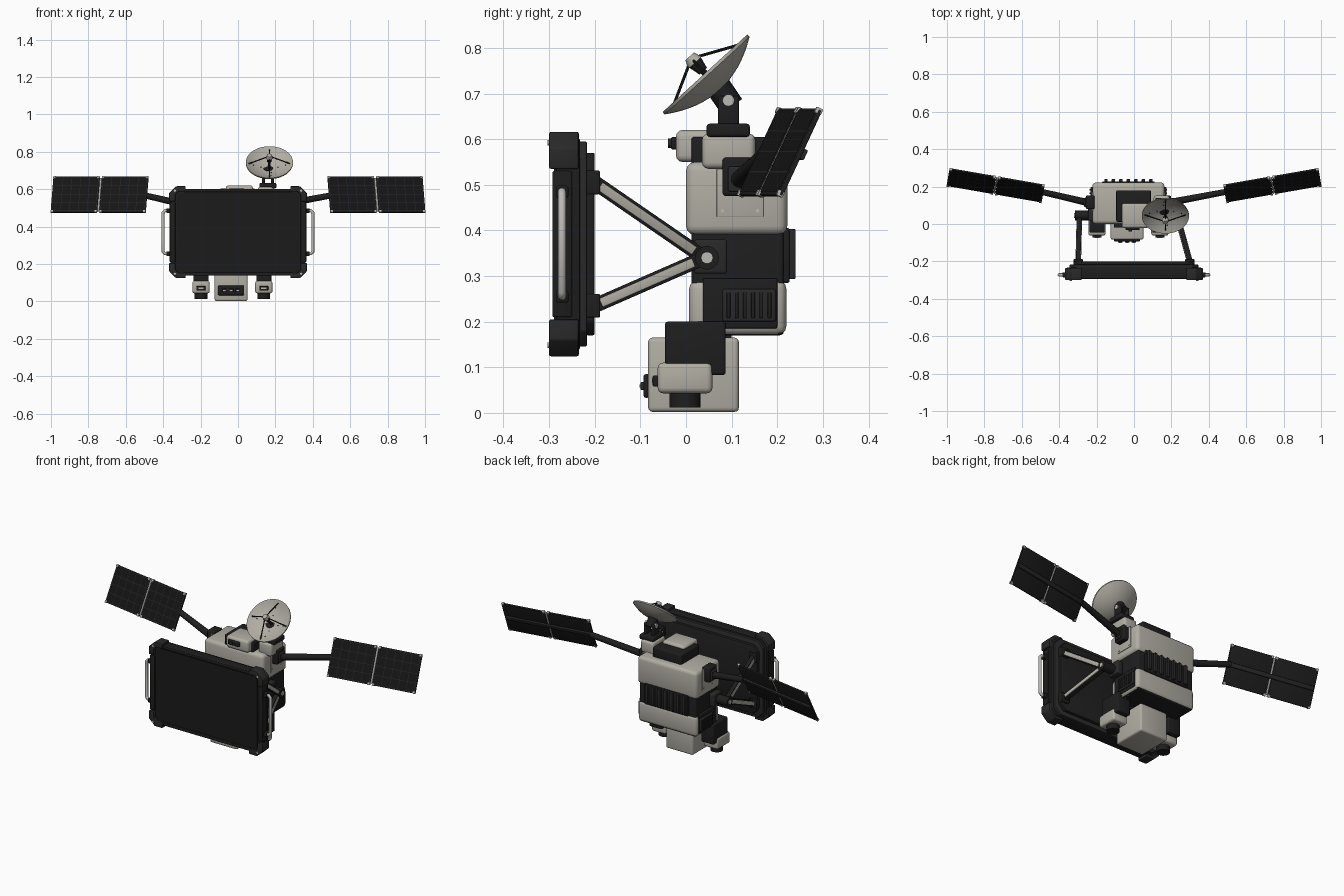
import bpy, bmesh, math
from mathutils import Vector, Matrix

cube = bpy.data.objects.get("Cube")
if cube:
    bpy.data.objects.remove(cube, do_unlink=True)


def material(name, rgb):
    m = bpy.data.materials.new(name)
    m.use_nodes = True
    m.diffuse_color = (*rgb, 1)
    m.node_tree.nodes["Principled BSDF"].inputs["Base Color"].default_value = (*rgb, 1)
    return m


WHITE = material("warm_white", (0.44, 0.42, 0.37))
BLACK = material("matte_black", (0.013, 0.013, 0.014))
GREY = material("charcoal", (0.022, 0.022, 0.023))
SCREEN = material("screen_black", (0.011, 0.011, 0.011))
CELL = material("solar_cell", (0.007, 0.007, 0.008))
METAL = material("light_metal", (0.5, 0.49, 0.46))
parts = []
CX = -0.03  # centre line of the body


def finish(name, bm, mats, matrix=None):
    bmesh.ops.recalc_face_normals(bm, faces=bm.faces)
    me = bpy.data.meshes.new(name)
    bm.to_mesh(me)
    bm.free()
    for m in mats if isinstance(mats, list) else [mats]:
        me.materials.append(m)
    ob = bpy.data.objects.new(name, me)
    if matrix:
        ob.matrix_world = matrix
    bpy.context.collection.objects.link(ob)
    parts.append(ob)
    return ob


def box(name, x, y, z, mat, bevel=0.0, matrix=None):
    bm = bmesh.new()
    size = [b - a for a, b in (x, y, z)]
    mid = [(a + b) / 2 for a, b in (x, y, z)]
    bmesh.ops.create_cube(bm, size=1, matrix=Matrix.Translation(mid) @ Matrix.Diagonal((*size, 1)))
    if bevel:
        bmesh.ops.bevel(bm, geom=bm.edges[:], offset=bevel, segments=3, profile=0.5, affect='EDGES')
    return finish(name, bm, mat, matrix)


def rod(name, a, b, r, mat, r2=None, sides=20):
    a, b = Vector(a), Vector(b)
    bm = bmesh.new()
    bmesh.ops.create_cone(bm, cap_ends=True, segments=sides, radius1=r,
                          radius2=r if r2 is None else r2, depth=(b - a).length)
    rot = (b - a).to_track_quat('Z', 'Y').to_matrix().to_4x4()
    return finish(name, bm, mat, Matrix.Translation((a + b) / 2) @ rot)


def prism(name, pts, y0, y1, mat, bevel=0.0):
    bm = bmesh.new()
    face = bm.faces.new([bm.verts.new((x, y0, z)) for x, z in pts])
    new = bmesh.ops.extrude_face_region(bm, geom=[face])["geom"]
    bmesh.ops.translate(bm, vec=(0, y1 - y0, 0), verts=[v for v in new if isinstance(v, bmesh.types.BMVert)])
    if bevel:
        bmesh.ops.bevel(bm, geom=bm.edges[:], offset=bevel, segments=2, profile=0.5, affect='EDGES')
    return finish(name, bm, mat)


def chamfered(hx, hz, c):
    return [(hx, hz - c), (hx - c, hz), (c - hx, hz), (-hx, hz - c),
            (-hx, c - hz), (c - hx, -hz), (hx - c, -hz), (hx, c - hz)]


def lift(pts, z=0.37):
    return [(x, v + z) for x, v in pts]


# Display
prism("display_frame", lift(chamfered(0.36, 0.232, 0.035)), -0.285, -0.232, BLACK, 0.005)
prism("display_rear_step", lift(chamfered(0.345, 0.225, 0.035)), -0.235, -0.217, GREY, 0.004)
prism("display_back_plate", lift(chamfered(0.32, 0.2, 0.03)), -0.22, -0.2, BLACK, 0.004)
prism("display_screen", lift(chamfered(0.325, 0.212, 0.015)), -0.289, -0.283, SCREEN)
for i in range(4):
    box("display_button", (-0.068 + i * 0.035, -0.044 + i * 0.035), (-0.292, -0.285), (0.143, 0.149), METAL)
for s in (-1, 1):
    box("bezel_rail", (-0.29, 0.29), (-0.293, -0.26), sorted((0.37 + s * 0.215, 0.37 + s * 0.232)), BLACK, 0.004)
    box("bezel_side", sorted((s * 0.335, s * 0.365)), (-0.293, -0.25), (0.21, 0.53), BLACK, 0.004)
    for t in (-1, 1):
        shape = [(0.28, 0.246), (0.33, 0.246), (0.368, 0.21), (0.368, 0.165),
                 (0.335, 0.165), (0.335, 0.2), (0.318, 0.217), (0.28, 0.217)]
        prism("corner_guard", [(s * x, 0.37 + t * z) for x, z in shape], -0.3, -0.235, GREY, 0.004)
        p = (s * 0.338, 0.37 + t * 0.222)
        rod("corner_screw", (p[0], -0.304, p[1]), (p[0], -0.29, p[1]), 0.006, METAL, sides=12)
        z = 0.37 + t * 0.115
        box("handle_foot", sorted((s * 0.355, s * 0.383)), (-0.285, -0.258), (z - 0.013, z + 0.013), BLACK, 0.004)

    # Side handles
    cu = bpy.data.curves.new("side_handle", 'CURVE')
    cu.dimensions = '3D'
    cu.bevel_depth = 0.009
    cu.bevel_resolution = 3
    cu.use_fill_caps = True
    path = [(0.36, 0.255), (0.39, 0.255), (0.4, 0.266), (0.4, 0.474), (0.39, 0.485), (0.36, 0.485)]
    sp = cu.splines.new('POLY')
    sp.points.add(len(path) - 1)
    for pt, (x, z) in zip(sp.points, path):
        pt.co = (s * x, -0.272, z, 1)
    cu.materials.append(METAL)
    bpy.context.collection.objects.link(bpy.data.objects.new("side_handle", cu))

# Body
box("upper_body", (CX - 0.193, CX + 0.193), (0, 0.222), (0.39, 0.55), WHITE, 0.02)
box("middle_body", (CX - 0.183, CX + 0.183), (0.012, 0.215), (0.17, 0.4), BLACK, 0.01)
box("lower_body", (CX - 0.19, CX + 0.19), (0.007, 0.22), (0.17, 0.292), WHITE, 0.02)
box("radiator_core", (CX - 0.14, CX + 0.14), (0.2, 0.227), (0.285, 0.405), BLACK, 0.004)
for i in range(7):
    x = CX + (i - 3) * 0.04
    box("radiator_fin", (x - 0.009, x + 0.009), (0.21, 0.24), (0.293, 0.403), GREY, 0.003)

for s in (-1, 1):
    def out(a, b):
        return sorted((CX + s * a, CX + s * b))

    # Side panels and vents
    box("lower_side_panel", out(0.17, 0.194), (0.037, 0.2), (0.185, 0.295), BLACK, 0.004)
    box("side_vent", out(0.185, 0.203), (0.08, 0.197), (0.2, 0.272), GREY, 0.005)
    for i in range(6):
        y = 0.093 + i * 0.018
        box("vent_slat", out(0.2, 0.207), (y - 0.004, y + 0.004), (0.208, 0.264), BLACK, 0.0015)
    box("access_panel", out(0.19, 0.196), (0.067, 0.17), (0.43, 0.55), WHITE, 0.002)
    for y in (0.08, 0.157):
        rod("panel_screw", (CX + s * 0.194, y, 0.443), (CX + s * 0.199, y, 0.443), 0.004, METAL, sides=10)

    # Display support struts
    box("strut_plate", out(0.18, 0.215), (0.018, 0.09), (0.305, 0.38), GREY, 0.006)
    rod("strut_pivot", (CX + s * 0.2, 0.046, 0.34), (CX + s * 0.285, 0.046, 0.34), 0.026, BLACK)
    rod("pivot_cap", (CX + s * 0.284, 0.046, 0.34), (CX + s * 0.29, 0.046, 0.34), 0.013, METAL)
    for z in (0.505, 0.235):
        a, b = Vector((CX + s * 0.262, 0.04, 0.34)), Vector((s * 0.298, -0.2, z))
        axis = (b - a).normalized()
        side = Vector((0, axis.z, -axis.y)).normalized()
        m = Matrix((axis, side, axis.cross(side))).transposed().to_4x4()
        m.translation = a
        n = (b - a).length
        box("support_strut", (0, n), (-0.016, 0.016), (-0.012, 0.012), BLACK, 0.003, m)
        box("strut_inlay", (0.03, n - 0.012), (-0.01, 0.01), (-0.015, 0.015), WHITE, 0.002, m)
        box("strut_bracket", sorted((s * 0.273, s * 0.323)), (-0.222, -0.188), (z - 0.026, z + 0.026), BLACK, 0.004)

    # Lower side pods
    x = CX + s * 0.168
    box("pod_mount", (x - 0.04, x + 0.04), (-0.046, 0.087), (0.083, 0.2), BLACK, 0.006)
    box("pod", (x - 0.046, x + 0.046), (-0.062, 0.058), (0.043, 0.11), WHITE, 0.012)
    rod("pod_nozzle", (x, -0.002, 0.012), (x, -0.002, 0.046), 0.034, BLACK)
    box("pod_sensor", (x - 0.024, x + 0.024), (-0.073, -0.06), (0.058, 0.082), BLACK, 0.003)
    box("pod_sensor_light", (x - 0.014, x + 0.014), (-0.075, -0.071), (0.066, 0.075), METAL)

# Lower instrument box
x = CX - 0.007
box("instrument_box", (x - 0.088, x + 0.088), (-0.083, 0.116), (0.002, 0.165), WHITE, 0.01)
box("instrument_neck", (x - 0.07, x + 0.07), (-0.02, 0.1), (0.15, 0.2), BLACK, 0.005)
box("instrument_face", (x - 0.07, x + 0.07), (-0.093, -0.08), (0.033, 0.085), BLACK, 0.005)
for i in (-1, 0, 1):
    box("instrument_window", (x + i * 0.036 - 0.012, x + i * 0.036 + 0.012), (-0.1, -0.09), (0.05, 0.068), GREY, 0.003)
    box("window_glint", (x + i * 0.036 - 0.007, x + i * 0.036 + 0.007), (-0.102, -0.099), (0.056, 0.062), METAL)

# Top sensor housing
box("top_deck", (-0.095, 0.09), (0.012, 0.18), (0.54, 0.605), BLACK, 0.006)
box("sensor_housing", (-0.065, 0.08), (-0.022, 0.11), (0.55, 0.62), WHITE, 0.014)
box("sensor_lens", (-0.045, 0.03), (-0.033, -0.02), (0.577, 0.605), BLACK, 0.005)
rod("lens_ring", (-0.02, -0.039, 0.591), (-0.02, -0.03, 0.591), 0.01, GREY)

# Dish mast
DX = 0.16
box("mast_foot", (DX - 0.055, DX + 0.03), (0.035, 0.152), (0.535, 0.612), WHITE, 0.014)
box("mast_base", (DX - 0.045, DX + 0.045), (0.045, 0.14), (0.605, 0.634), BLACK, 0.007)
for s in (-1, 1):
    box("mast_yoke", sorted((DX + s * 0.016, DX + s * 0.032)), (0.07, 0.116), (0.625, 0.695), BLACK, 0.005)
rod("yoke_pin", (DX - 0.037, 0.093, 0.685), (DX + 0.037, 0.093, 0.685), 0.013, METAL)
rod("dish_joint", (DX, 0.1, 0.672), (DX, 0.07, 0.716), 0.028, BLACK)

# Dish, turned around its own axis
AIM = Matrix.Translation((DX + 0.008, 0.043, 0.743)) @ Matrix.Rotation(math.radians(42.5), 4, 'X')
R, DEPTH, STEPS = 0.126, 0.042, 8
bm = bmesh.new()
bowl = [(R * i / STEPS, DEPTH * ((i / STEPS) ** 2 - 1)) for i in range(STEPS + 1)]
loop = [(r, z - 0.005) for r, z in bowl] + [(r, z + 0.002) for r, z in reversed(bowl)]
vs = [bm.verts.new((r, 0, z)) for r, z in loop]
es = [bm.edges.new(e) for e in zip(vs, vs[1:])]
bmesh.ops.spin(bm, geom=vs + es, cent=(0, 0, 0), axis=(0, 0, 1), angle=math.tau, steps=48)
bmesh.ops.remove_doubles(bm, verts=bm.verts, dist=1e-5)
finish("dish", bm, WHITE, AIM)


def aim(x, y, z):
    return AIM @ Vector((x, y, z))


rod("feed_stem", aim(0, 0, -DEPTH), aim(0, 0, 0.03), 0.007, BLACK)
rod("feed_horn", aim(0, 0, 0.008), aim(0, 0, 0.034), 0.011, BLACK, 0.017)
rod("feed_cap", aim(0, 0, 0.034), aim(0, 0, 0.052), 0.019, WHITE, 0.013)
for i in range(4):
    c, s = math.cos(i * math.pi / 2), math.sin(i * math.pi / 2)
    rod("feed_strut", aim(c * 0.11, s * 0.11, -0.009), aim(c * 0.012, s * 0.012, 0.04), 0.0032, BLACK, sides=8)
    for k in (0.045, 0.085):
        rod("dish_rivet", aim(c * k - s * 0.01, s * k, DEPTH * ((k / R) ** 2 - 1)),
            aim(c * k - s * 0.01, s * k, DEPTH * ((k / R) ** 2 - 1) + 0.005), 0.003, BLACK, sides=8)

# Solar wings
for s in (-1, 1):
    u = Vector((1, s * 0.174, 0)).normalized()
    v = Vector((0, 0.092, 0.193))
    v = (v - u * v.dot(u)).normalized()
    M = Matrix((u, v, u.cross(v))).transposed().to_4x4()
    M.translation = (s * 0.74, 0.206, 0.571)
    box("wing_mount", sorted((CX + s * 0.18, CX + s * 0.228)), (0.08, 0.152), (0.475, 0.56), BLACK, 0.008)
    box("wing_mount_plate", sorted((CX + s * 0.22, CX + s * 0.238)), (0.092, 0.14), (0.485, 0.54), GREY, 0.004)
    rod("wing_arm", (CX + s * 0.22, 0.115, 0.51), M @ Vector((-s * 0.245, 0, -0.01)), 0.019, BLACK, 0.016)
    box("wing_spine", (-0.25, 0.25), (-0.012, 0.012), (-0.016, -0.004), GREY, 0.003, M)
    for side in (-1, 1):
        lo, hi = sorted((side * 0.006, side * 0.258))
        box("solar_panel", (lo, hi), (-0.105, 0.105), (-0.006, 0.004), BLACK, 0.002, M)
        # Cells are inset faces on a thin front sheet
        bm = bmesh.new()
        bmesh.ops.create_grid(bm, x_segments=5, y_segments=4, size=0.5, matrix=Matrix.Translation(
            ((lo + hi) / 2, 0, 0.0055)) @ Matrix.Diagonal((hi - lo - 0.012, 0.198, 1, 1)))
        cells = bm.faces[:]
        bmesh.ops.inset_individual(bm, faces=cells, thickness=0.0018)
        for f in cells:
            f.material_index = 1
        finish("solar_cells", bm, [GREY, CELL], M)
        for e in (-1, 1):
            for x in (lo + 0.007, hi - 0.007):
                box("panel_clip", (x - 0.007, x + 0.007), (e * 0.1 - 0.007, e * 0.1 + 0.007),
                    (-0.007, 0.008), METAL, 0.002, M)
    box("wing_hinge", (-0.005, 0.005), (-0.098, 0.098), (-0.004, 0.004), METAL, 0.0015, M)

# Smooth the rounded edges and keep hard ones crisp
bpy.ops.object.select_all(action='DESELECT')
for ob in parts:
    ob.select_set(True)
bpy.context.view_layer.objects.active = parts[0]
bpy.ops.object.shade_smooth_by_angle(angle=math.radians(35))
